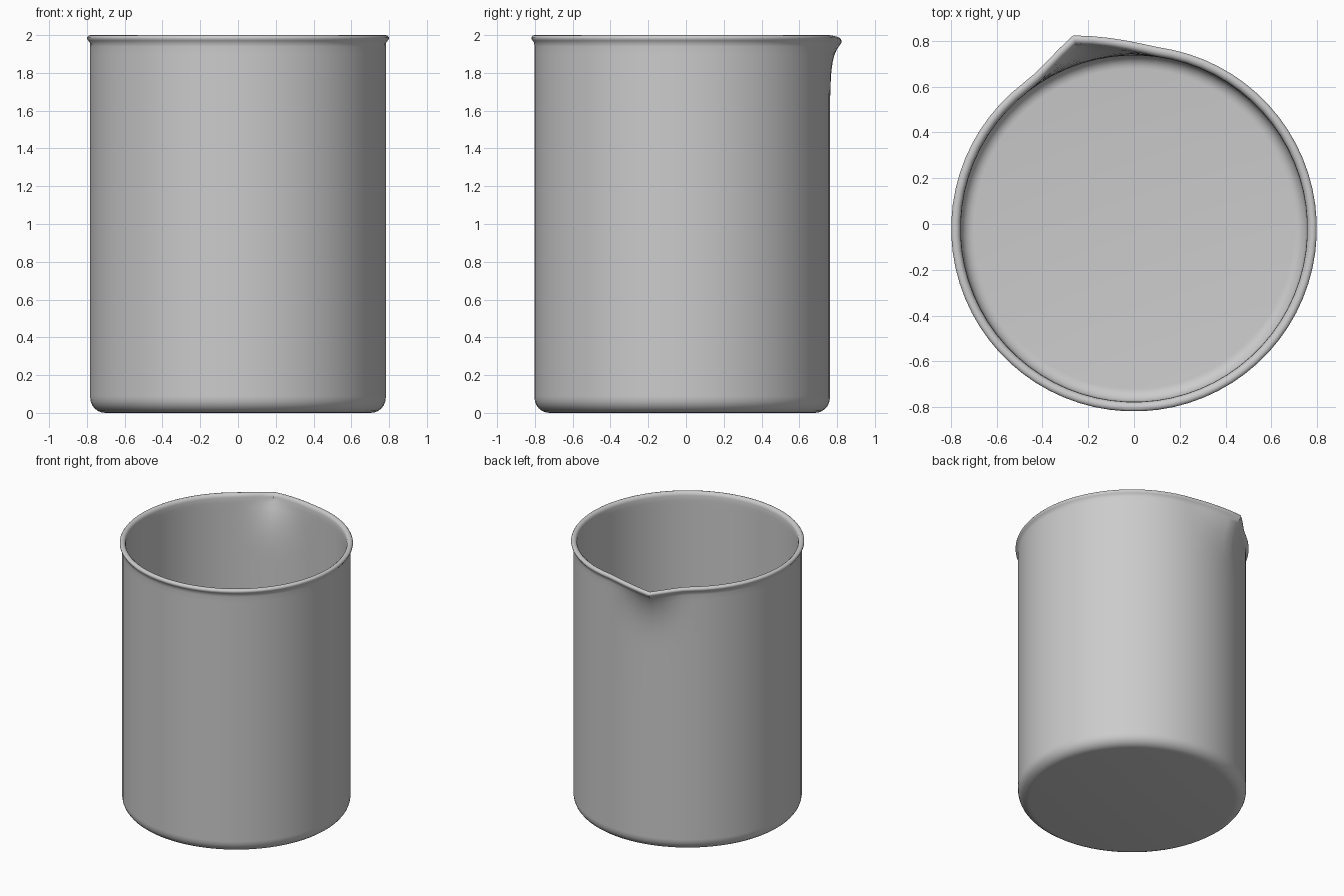
import bpy, bmesh, math

if "Cube" in bpy.data.objects:
    bpy.data.objects.remove(bpy.data.objects["Cube"])

SEGMENTS = 72
CENTRE_Y = -0.02
SPOUT_ANGLE = 107.5


def spout_pull(angle):
    # Pointed lip, a little broader on its right flank
    d = angle - SPOUT_ANGLE
    width = 18 if d > 0 else 26
    return max(0, 1 - abs(d) / width) ** 1.5


# Wall profile (radius, z): outside from the base up, over the rim, down inside
heights = [0.09, 0.5, 1.0, 1.5, 1.6, 1.68, 1.75, 1.81, 1.86, 1.9, 1.94]
profile = []
for i in range(7):
    a = math.radians(-90 + 15 * i)
    profile.append((0.703 + 0.08 * math.cos(a), 0.08 + 0.08 * math.sin(a)))
profile += [(0.783, z) for z in heights]
profile += [(0.785, 1.96), (0.793, 1.97), (0.799, 1.98), (0.799, 1.989),
            (0.793, 1.997), (0.783, 2.0), (0.772, 1.998), (0.762, 1.99), (0.758, 1.975)]
profile += [(0.757, z) for z in reversed(heights)]
for i in range(1, 7):
    a = math.radians(-15 * i)
    profile.append((0.70 + 0.057 * math.cos(a), 0.083 + 0.057 * math.sin(a)))

# Revolve the profile, pulling the lip out near the top
bm = bmesh.new()
rings = []
for r, z in profile:
    weight = min(1, max(0, (z - 1.5) / 0.46)) ** 3
    ring = []
    for s in range(SEGMENTS):
        deg = 2.5 + 360 * s / SEGMENTS
        pull = spout_pull(deg)
        radius = r + 0.086 * pull * weight
        dip = 0.018 * pull * weight
        a = math.radians(deg)
        ring.append(bm.verts.new((radius * math.cos(a),
                                  radius * math.sin(a) + CENTRE_Y, z - dip)))
    rings.append(ring)
for low, high in zip(rings, rings[1:]):
    for s in range(SEGMENTS):
        n = (s + 1) % SEGMENTS
        bm.faces.new((low[s], low[n], high[n], high[s]))

# Underside and inner floor
bm.faces.new(list(reversed(rings[0])))
bm.faces.new(rings[-1])
bmesh.ops.recalc_face_normals(bm, faces=bm.faces)

mesh = bpy.data.meshes.new("beaker")
bm.to_mesh(mesh)
bm.free()
beaker = bpy.data.objects.new("beaker", mesh)
bpy.context.collection.objects.link(beaker)
bpy.context.view_layer.objects.active = beaker
beaker.select_set(True)
bpy.ops.object.shade_smooth_by_angle(angle=math.radians(40))
